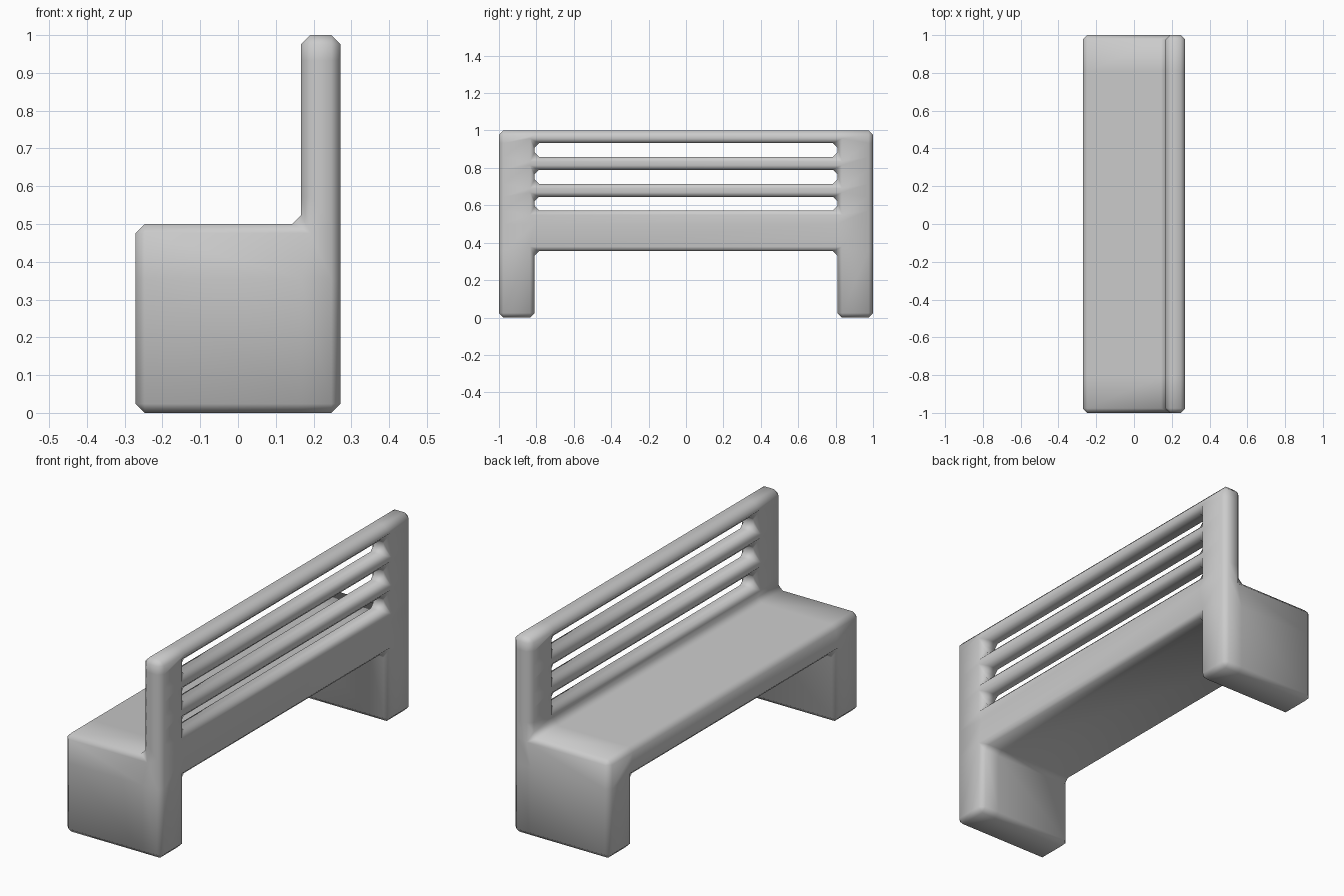
import bpy, bmesh, math

if "Cube" in bpy.data.objects:
    bpy.data.objects.remove(bpy.data.objects["Cube"])

# Grid lines that divide the bench into blocks
XS = [-0.271, 0.167, 0.271]                      # seat front, backrest front, back
YS = [-1.0, -0.81, 0.81, 1.0]                    # end panels and middle span
ZS = [0, 0.355, 0.5, 0.573, 0.645, 0.715, 0.79, 0.859, 0.933, 1.0]


def filled(i, j, k):
    if not (0 <= i < 2 and 0 <= j < 3 and 0 <= k < 9):
        return False
    middle = j == 1
    if k == 0:                                   # legs only at the ends
        return not middle
    if k == 1:                                   # seat slab
        return True
    slot = middle and k % 2 == 1                 # gaps between back rails
    return i == 1 and not slot


bm = bmesh.new()
verts = {}


def vert(c):
    if c not in verts:
        verts[c] = bm.verts.new((XS[c[0]], YS[c[1]], ZS[c[2]]))
    return verts[c]


# Outer skin: one quad wherever a filled block meets an empty one
for cell in [(i, j, k) for i in range(2) for j in range(3) for k in range(9)]:
    if not filled(*cell):
        continue
    for axis in range(3):
        u, v = (axis + 1) % 3, (axis + 2) % 3
        for side in (0, 1):
            neighbour = list(cell)
            neighbour[axis] += 2 * side - 1
            if filled(*neighbour):
                continue
            ring = []
            for du, dv in ((0, 0), (1, 0), (1, 1), (0, 1)):
                c = list(cell)
                c[axis] += side
                c[u] += du
                c[v] += dv
                ring.append(vert(tuple(c)))
            bm.faces.new(ring if side else ring[::-1])

for f in bm.faces:
    f.smooth = True
mesh = bpy.data.meshes.new("bench")
bm.to_mesh(mesh)
bm.free()
bench = bpy.data.objects.new("bench", mesh)
bpy.context.collection.objects.link(bench)

# Single chamfer on every real edge, shaded smooth
bevel = bench.modifiers.new("chamfer", 'BEVEL')
bevel.width = 0.024
bevel.segments = 1
bevel.limit_method = 'ANGLE'
bevel.angle_limit = math.radians(30)
